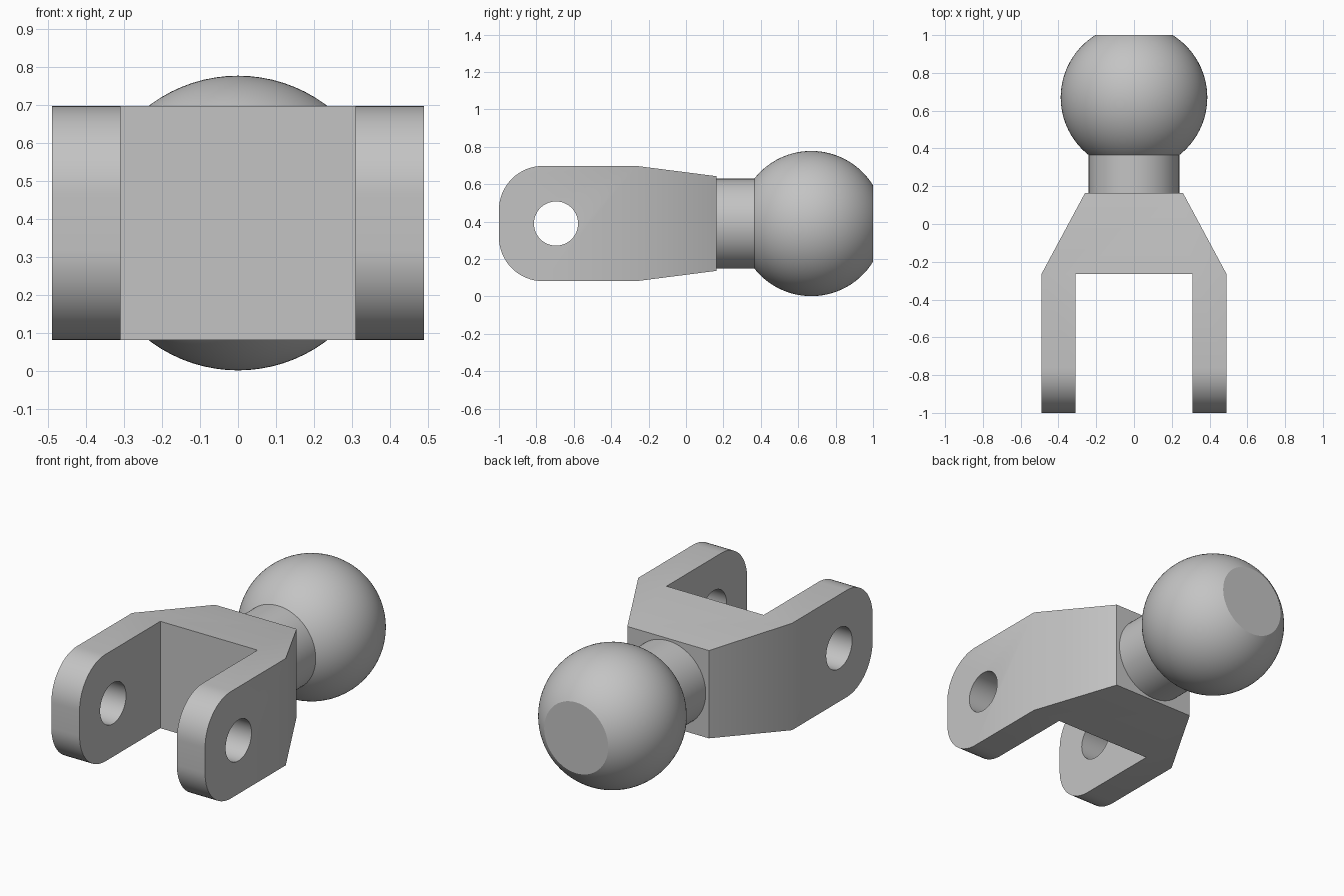
import bpy, bmesh
from math import sin, cos, pi, sqrt, asin
from mathutils import Matrix, Vector

if "Cube" in bpy.data.objects:
    bpy.data.objects.remove(bpy.data.objects["Cube"])

MID = 0.39            # height of the long axis
HALF_W, HALF_H = 0.49, 0.308
BEND, BACK = -0.265, 0.163

grey = bpy.data.materials.new("plain grey")
grey.use_nodes = True
grey.diffuse_color = (0.55, 0.55, 0.55, 1)
grey.node_tree.nodes["Principled BSDF"].inputs["Base Color"].default_value = grey.diffuse_color


def make_object(name, bm):
    bmesh.ops.recalc_face_normals(bm, faces=bm.faces)
    mesh = bpy.data.meshes.new(name)
    bm.to_mesh(mesh)
    bm.free()
    mesh.materials.append(grey)
    obj = bpy.data.objects.new(name, mesh)
    bpy.context.collection.objects.link(obj)
    return obj


def smooth(obj):
    bpy.ops.object.select_all(action='DESELECT')
    obj.select_set(True)
    bpy.context.view_layer.objects.active = obj
    bpy.ops.object.shade_smooth_by_angle(angle=pi / 6)


def cut(obj, cutter):
    cutter.hide_render = True
    mod = obj.modifiers.new("cut", 'BOOLEAN')
    mod.operation, mod.solver, mod.object = 'DIFFERENCE', 'EXACT', cutter
    bpy.context.view_layer.objects.active = obj
    bpy.ops.object.modifier_apply(modifier=mod.name)
    bpy.data.objects.remove(cutter)


# Yoke: rounded side profile pushed across x, then narrowed toward the back
R, STEPS = 0.235, 16
upper = [(BACK, 0.253), (BEND, HALF_H)]
for i in range(STEPS + 1):
    a = pi / 2 * i / STEPS
    upper.append((-1 + R - R * sin(a), HALF_H - R + R * cos(a)))
outline = upper + [(y, -z) for y, z in reversed(upper)]

bm = bmesh.new()
side = bm.faces.new([bm.verts.new((-HALF_W, y, MID + z)) for y, z in outline])
ext = bmesh.ops.extrude_face_region(bm, geom=[side])
bmesh.ops.translate(bm, vec=(2 * HALF_W, 0, 0),
                    verts=[v for v in ext["geom"] if isinstance(v, bmesh.types.BMVert)])
bmesh.ops.bisect_plane(bm, geom=bm.verts[:] + bm.edges[:] + bm.faces[:],
                       plane_co=(0, BEND, 0), plane_no=(0, 1, 0))
for v in bm.verts:
    if v.co.y > 0:
        v.co.x *= 0.26 / HALF_W
yoke = make_object("yoke", bm)

# Slot between the fork arms
bm = bmesh.new()
bmesh.ops.create_cube(bm, size=1, matrix=Matrix.Translation((0, BEND - 0.5, MID))
                      @ Matrix.Diagonal((0.62, 1, 1, 1)))
cut(yoke, make_object("slot_cutter", bm))

# Pin hole through both arms
bm = bmesh.new()
bmesh.ops.create_cone(bm, cap_ends=True, segments=64, radius1=0.118, radius2=0.118, depth=1.4,
                      matrix=Matrix.Translation((0, -0.695, MID)) @ Matrix.Rotation(pi / 2, 4, 'Y'))
cut(yoke, make_object("pin_hole_cutter", bm))
smooth(yoke)

# Ball stud: neck and flat-ended ball turned around the y axis
BALL_R, BALL_Y, NECK_R = 0.388, 0.67, 0.24
start = pi - asin(NECK_R / BALL_R)
end = asin(sqrt(BALL_R ** 2 - (1 - BALL_Y) ** 2) / BALL_R)
profile = [(NECK_R, BACK - 0.02)]
for i in range(41):
    a = start + (end - start) * i / 40
    profile.append((BALL_R * sin(a), BALL_Y + BALL_R * cos(a)))
profile.append((0, 1))

bm = bmesh.new()
verts = [bm.verts.new((r, y, MID)) for r, y in profile]
edges = [bm.edges.new(pair) for pair in zip(verts, verts[1:])]
bmesh.ops.spin(bm, geom=verts + edges, cent=(0, 0, MID), axis=Vector((0, 1, 0)),
               angle=2 * pi, steps=80, use_merge=True)
bmesh.ops.remove_doubles(bm, verts=bm.verts, dist=0.0001)
smooth(make_object("ball_stud", bm))
